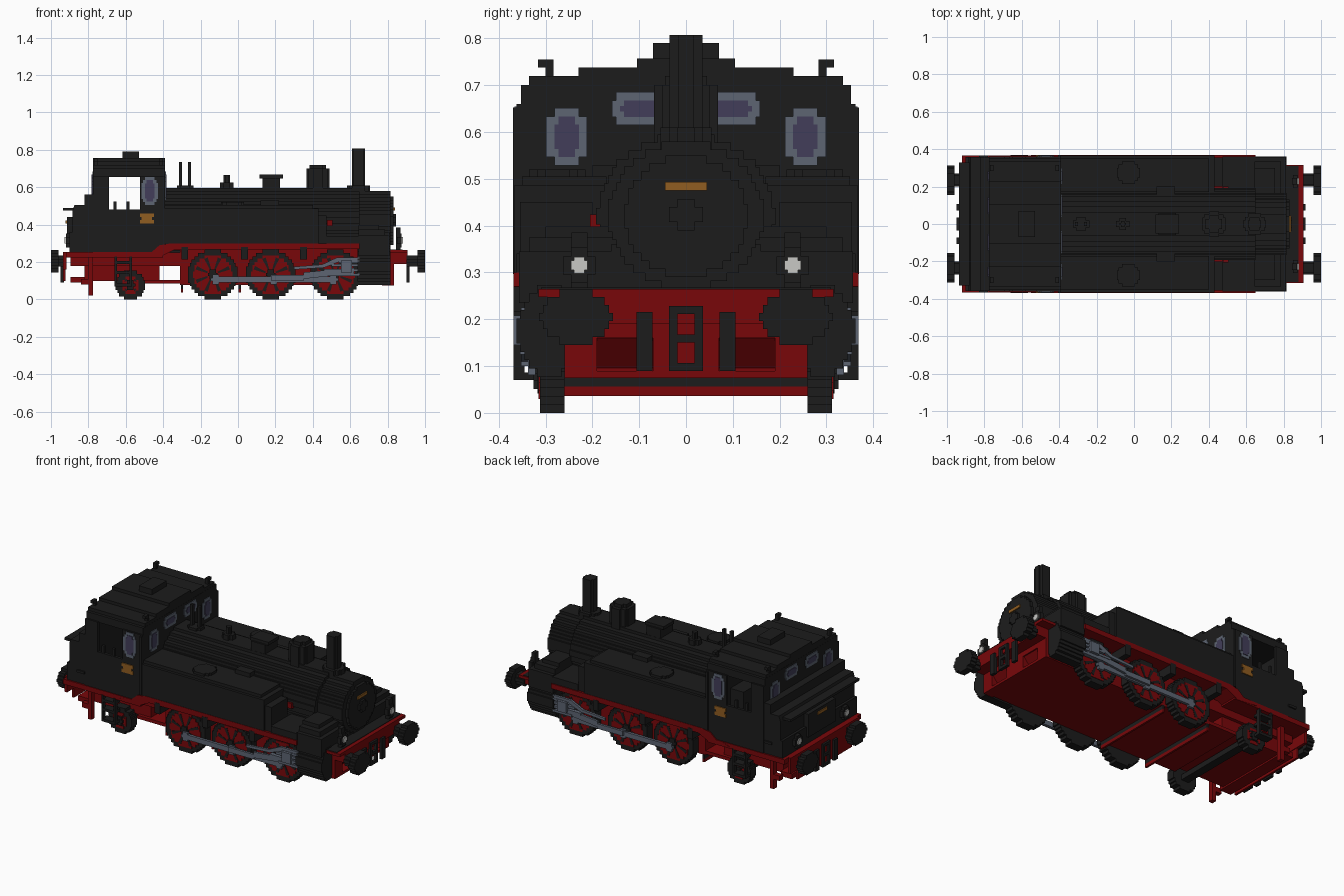
import bpy, bmesh, math

cube = bpy.data.objects.get("Cube")
if cube:
    bpy.data.objects.remove(cube, do_unlink=True)

V = 0.0175  # block size of the stepped shapes


def material(name, rgb):
    m = bpy.data.materials.new(name)
    m.use_nodes = True
    m.diffuse_color = (*rgb, 1)
    m.node_tree.nodes["Principled BSDF"].inputs["Base Color"].default_value = (*rgb, 1)
    return m


BLACK = material("black paint", (0.0115, 0.0115, 0.0115))
RED = material("red paint", (0.19, 0.0022, 0.003))
STEEL = material("steel", (0.11, 0.13, 0.17))
GLASS = material("window glass", (0.054, 0.048, 0.1))
BRASS = material("brass", (0.28, 0.11, 0.015))
WHITE = material("lamp white", (0.58, 0.58, 0.56))


def prism(name, mat, axis, pts, lo, hi):
    """Extrude a 2D outline along an axis."""
    place = {"x": lambda u, v, w: (w, u, v), "y": lambda u, v, w: (u, w, v),
             "z": lambda u, v, w: (u, v, w)}[axis]
    bm = bmesh.new()
    a = [bm.verts.new(place(u, v, lo)) for u, v in pts]
    b = [bm.verts.new(place(u, v, hi)) for u, v in pts]
    bm.faces.new(a)
    bm.faces.new(b)
    for i in range(len(pts)):
        j = (i + 1) % len(pts)
        bm.faces.new((a[i], a[j], b[j], b[i]))
    bmesh.ops.recalc_face_normals(bm, faces=bm.faces)
    me = bpy.data.meshes.new(name)
    bm.to_mesh(me)
    bm.free()
    me.materials.append(mat)
    bpy.context.collection.objects.link(bpy.data.objects.new(name, me))


def box(name, mat, x0, x1, y0, y1, z0, z1):
    prism(name, mat, "z", [(x0, y0), (x1, y0), (x1, y1), (x0, y1)], z0, z1)


def sides(name, mat, x0, x1, y0, y1, z0, z1):
    """The same box on both sides of the centre line."""
    box("left_" + name, mat, x0, x1, y0, y1, z0, z1)
    box("right_" + name, mat, x0, x1, -y1, -y0, z0, z1)


def disc(name, mat, axis, cu, cv, ru, rv, lo, hi, power=2):
    """Round part with a blocky, stepped outline; a higher power is squarer."""
    n = max(3, round(2 * rv / V))
    h = 2 * rv / n
    right = []
    for i in range(n):
        t = (i + 0.5) * h - rv
        w = max(V / 2, round(ru * (1 - abs(t / rv) ** power) ** (1 / power) / V * 2) * V / 2)
        if right and abs(right[-1][0] - w) < 1e-6:
            right[-1] = (w, t + h / 2)
        else:
            right += [(w, t - h / 2), (w, t + h / 2)]
    pts = [(cu + w, cv + t) for w, t in right] + [(cu - w, cv + t) for w, t in reversed(right)]
    prism(name, mat, axis, pts, min(lo, hi), max(lo, hi))


def window(name, axis, cu, cv, ru, rv, at, out):
    """Framed rounded window plate, facing along the sign of out."""
    disc(name + "_frame", STEEL, axis, cu, cv, ru, rv, at, at + 0.004 * out, 2.7)
    disc(name + "_glass", GLASS, axis, cu, cv, ru - 0.0175, rv - 0.0175, at, at + 0.007 * out, 2.7)


# Frame and running boards
box("main_frame", RED, -0.31, 0.775, -0.255, 0.255, 0.078, 0.27)
box("rear_frame", RED, -0.82, -0.42, -0.235, 0.235, 0.10, 0.25)
box("frame_bridge", RED, -0.895, -0.30, -0.255, 0.255, 0.18, 0.25)
box("frame_bottom_plate", RED, -0.50, -0.30, -0.255, 0.255, 0.085, 0.105)
box("rear_under_bar", RED, -0.895, -0.82, -0.26, 0.26, 0.09, 0.12)
box("rear_deck", RED, -0.92, -0.40, -0.366, 0.366, 0.225, 0.255)
board = [(-0.55, 0.235), (-0.50, 0.255), (-0.46, 0.255), (-0.42, 0.29), (-0.36, 0.30),
         (0.65, 0.30), (0.65, 0.27), (-0.34, 0.265), (-0.42, 0.225)]
prism("running_board", RED, "y", board, -0.368, 0.368)
for i, x in enumerate((-0.30, 0.01)):
    box(f"frame_stay_{i}", RED, x - 0.006, x + 0.006, -0.26, 0.26, 0.036, 0.056)
    box(f"frame_stay_hanger_{i}", BLACK, x - 0.006, x + 0.006, -0.26, 0.26, 0.056, 0.08)
for i, x in enumerate((-0.285, 0.035, 0.35)):
    sides(f"board_bracket_{i}", BLACK, x - 0.018, x + 0.018, 0.25, 0.369, 0.215, 0.28)

# Buffer beams, with two sloped recesses in the front apron
box("front_beam", RED, 0.775, 0.905, -0.26, 0.26, 0.19, 0.25)
box("front_beam_top", RED, 0.775, 0.905, -0.315, 0.315, 0.248, 0.265)
box("front_deck", BLACK, 0.65, 0.88, -0.31, 0.31, 0.255, 0.268)
box("front_apron_top", RED, 0.775, 0.835, -0.26, 0.26, 0.16, 0.2)
box("front_apron_middle", RED, 0.775, 0.835, -0.07, 0.07, 0.078, 0.16)
sides("front_apron_end", RED, 0.775, 0.835, 0.19, 0.26, 0.078, 0.16)
prism("apron_recess", RED, "y", [(0.77, 0.09), (0.832, 0.165), (0.77, 0.165)], -0.2, 0.2)
box("front_apron_sill", RED, 0.77, 0.835, -0.26, 0.26, 0.075, 0.09)
box("rear_beam", RED, -0.935, -0.918, -0.33, 0.33, 0.16, 0.255)
box("rear_apron", RED, -0.935, -0.922, -0.26, 0.26, 0.10, 0.16)
for end, sgn, x in (("front", 1, 0.90), ("rear", -1, -0.93)):
    for side, y in (("left", 0.235), ("right", -0.235)):
        disc(f"{end}_{side}_buffer_stem", BLACK, "x", y, 0.205, 0.035, 0.03, x, sgn * 0.97)
        disc(f"{end}_{side}_buffer", BLACK, "x", y, 0.205, 0.075, 0.06, sgn * 0.96, sgn)
    a, b = sorted((x, x + sgn * 0.018))
    sides(f"{end}_hose", BLACK, a, b, 0.072, 0.106, 0.09, 0.215)
    sides(f"{end}_coupling_link", BLACK, a, b, 0.018, 0.036, 0.09, 0.228)
    for z in (0.09, 0.15, 0.211):
        box(f"{end}_coupling_bar", BLACK, a, b, -0.03, 0.03, z, z + 0.017)
sides("rear_rail_guard", RED, -0.80, -0.775, 0.27, 0.30, 0.02, 0.225)
sides("rear_guard_foot", RED, -0.84, -0.79, 0.27, 0.30, 0.08, 0.11)

WHEELS = ((-0.135, 0.133), (0.175, 0.133), (0.52, 0.133), (-0.575, 0.077))
for i, (x, r) in enumerate(WHEELS):
    box(f"axle_{i}", BLACK, x - 0.025, x + 0.025, -0.27, 0.27, r - 0.022, r + 0.01)

for s, side in ((1, "left"), (-1, "right")):
    def slab(name, mat, x0, x1, y0, y1, z0, z1):
        """Box on the current side, measured outward from the centre line."""
        box(f"{side}_{name}", mat, x0, x1, *sorted((s * y0, s * y1)), z0, z1)

    # Wheels: tyre, red centre, dark gaps between spokes, hub
    for i, (x, r) in enumerate(WHEELS):
        disc(f"{side}_wheel_{i}", BLACK, "y", x, r, r, r, s * 0.26, s * 0.312)
        disc(f"{side}_wheel_centre_{i}", RED, "y", x, r, r - 0.03, r - 0.03, s * 0.31, s * 0.315)
        n = 8 if r > 0.1 else 4
        for k in range(n):
            a = 2 * math.pi * (k + 0.5) / n
            c, e = math.cos(a), math.sin(a)
            gap = ((0.03, -0.004), (r - 0.038, -0.01), (r - 0.038, 0.01), (0.03, 0.004))
            pts = [(x + c * q - e * t, r + e * q + c * t) for q, t in gap]
            prism(f"{side}_spoke_gap_{i}_{k}", BLACK, "y", pts, s * 0.312, s * 0.317)
        disc(f"{side}_hub_{i}", BLACK, "y", x, r, 0.026, 0.026, s * 0.312, s * 0.326)

    # Rods and valve gear
    slab("coupling_rod", STEEL, -0.13, 0.52, 0.322, 0.338, 0.092, 0.122)
    for x in (-0.12, 0.19, 0.51):
        disc(f"{side}_rod_boss", STEEL, "y", x, 0.107, 0.026, 0.026, s * 0.322, s * 0.338)
    rod = [(0.18, 0.10), (0.18, 0.13), (0.35, 0.13), (0.35, 0.145), (0.62, 0.17), (0.62, 0.14),
           (0.35, 0.11), (0.35, 0.10)]
    prism(f"{side}_main_rod", STEEL, "y", rod, s * 0.338, s * 0.352)
    link = [(0.30, 0.16), (0.30, 0.175), (0.45, 0.187), (0.53, 0.225), (0.65, 0.225), (0.65, 0.205),
            (0.55, 0.205), (0.46, 0.17)]
    prism(f"{side}_valve_link", STEEL, "y", link, s * 0.338, s * 0.352)
    slab("crosshead", STEEL, 0.55, 0.61, 0.33, 0.369, 0.145, 0.208)
    for z, x in ((0.125, 0.52), (0.15, 0.46), (0.175, 0.5), (0.195, 0.54)):
        slab("slide_bar", STEEL, x, 0.65, 0.33, 0.355, z, z + 0.014)

    # Cylinder with a stepped casing above
    disc(f"{side}_cylinder", BLACK, "x", s * 0.292, 0.175, 0.067, 0.098, 0.64, 0.815)
    for y, z0, z1, x in ((0.357, 0.235, 0.345, 0.81), (0.335, 0.345, 0.375, 0.785), (0.30, 0.375, 0.398, 0.755)):
        slab("cylinder_casing", BLACK, 0.645, x, 0.14, y, z0, z1)

    # Lamps at both ends
    for end, g, x in (("front", 1, 0.85), ("rear", -1, -0.895)):
        disc(f"{end}_{side}_lamp", BLACK, "x", s * 0.228, 0.315, 0.032, 0.038, x, x + g * 0.025)
        a, b = sorted((x, x + g * 0.032))
        slab(f"{end}_lamp_lens", WHITE, a, b, 0.210, 0.246, 0.305, 0.325)
        slab(f"{end}_lamp_lens", WHITE, a, b, 0.217, 0.239, 0.298, 0.333)
    slab("lamp_post", BLACK, 0.845, 0.868, 0.21, 0.245, 0.265, 0.385)

    # Cab windows, plates, hooks and steps
    window(f"{side}_side_window", "y", -0.472, 0.58, 0.044, 0.075, s * 0.362, s)
    for z, x in ((0.405, -0.525), (0.425, -0.515), (0.440, -0.525)):
        slab("number_plate", BRASS, x, -0.975 - x, 0.361, 0.368, z, z + 0.02)
    for g, x, end in ((1, -0.39, "front"), (-1, -0.775, "rear")):
        window(f"{end}_{side}_cab_window", "x", s * 0.255, 0.59, 0.044, 0.061, x, g)
        window(f"{end}_{side}_upper_window", "x", s * 0.097, 0.65, 0.061, 0.035, x, g)
    for x in (-0.76, -0.41):
        slab("roof_hook_post", BLACK, x - 0.01, x + 0.01, 0.283, 0.30, 0.70, 0.755)
        slab("roof_hook_tip", BLACK, x - 0.01, x + 0.01, 0.283, 0.316, 0.738, 0.755)
    for x in (-0.66, -0.58):
        slab("step_rail", BLACK, x, x + 0.012, 0.345, 0.369, 0.07, 0.23)
    for z in (0.07, 0.135, 0.19):
        slab("cab_step", BLACK, -0.66, -0.57, 0.32, 0.369, z, z + 0.016)
    disc(f"{side}_tank_filler", BLACK, "z", -0.03, s * 0.275, 0.06, 0.06, 0.50, 0.52)
    slab("sand_pipe", BLACK, 0.12, 0.22, 0.09, 0.20, 0.48, 0.53)

# Boiler, smokebox and saddle
disc("boiler", BLACK, "x", 0, 0.42, 0.19, 0.175, -0.40, 0.65)
disc("smokebox", BLACK, "x", 0, 0.422, 0.165, 0.158, 0.48, 0.815)
disc("smokebox_door", BLACK, "x", 0, 0.42, 0.13, 0.13, 0.81, 0.832)
box("smokebox_saddle", BLACK, 0.48, 0.81, -0.16, 0.16, 0.25, 0.36)
box("door_handle_bar", BLACK, 0.83, 0.845, -0.036, 0.036, 0.408, 0.44)
box("door_handle_post", BLACK, 0.83, 0.845, -0.018, 0.018, 0.39, 0.457)
box("front_plate", BRASS, 0.83, 0.839, -0.045, 0.045, 0.475, 0.493)
box("right_valve_wheel", RED, 0.475, 0.505, -0.205, -0.175, 0.392, 0.424)
box("left_valve_wheel", RED, 0.475, 0.505, 0.18, 0.20, 0.34, 0.39)

# Side tanks
sides("water_tank", BLACK, -0.40, 0.43, 0.17, 0.366, 0.297, 0.487)
sides("tank_top", BLACK, -0.40, 0.40, 0.17, 0.35, 0.487, 0.505)
sides("tank_nose", BLACK, 0.43, 0.474, 0.20, 0.355, 0.297, 0.45)
sides("tank_foot", BLACK, 0.474, 0.65, 0.15, 0.362, 0.297, 0.34)

# Chimney, domes and fittings on the boiler
disc("chimney_base", BLACK, "z", 0.645, 0, 0.058, 0.055, 0.55, 0.61)
disc("chimney", BLACK, "z", 0.645, 0, 0.035, 0.035, 0.59, 0.807)
disc("steam_dome", BLACK, "z", 0.427, 0, 0.062, 0.068, 0.55, 0.70)
disc("steam_dome_cap", BLACK, "z", 0.427, 0, 0.045, 0.045, 0.70, 0.72)
box("sand_box", BLACK, 0.13, 0.225, -0.06, 0.06, 0.55, 0.65)
box("sand_box_lid", BLACK, 0.115, 0.24, -0.05, 0.05, 0.648, 0.667)
disc("turret", BLACK, "z", -0.06, 0, 0.033, 0.033, 0.58, 0.625)
disc("turret_stem", BLACK, "z", -0.06, 0, 0.016, 0.016, 0.60, 0.665)
disc("valve_base", BLACK, "z", -0.283, 0, 0.045, 0.035, 0.58, 0.61)
for x in (-0.308, -0.258):
    box("safety_valve", BLACK, x - 0.008, x + 0.008, -0.01, 0.01, 0.59, 0.735)

# Cab: walls leave an open window above each door
sides("cab_lower_side", BLACK, -0.775, -0.39, 0.345, 0.362, 0.25, 0.48)
sides("cab_rear_post", BLACK, -0.775, -0.69, 0.345, 0.362, 0.48, 0.66)
sides("cab_front_post", BLACK, -0.525, -0.39, 0.345, 0.362, 0.48, 0.66)
sides("cab_corner_strip", BLACK, -0.405, -0.39, 0.345, 0.370, 0.297, 0.652)
for x in (-0.665, -0.595):
    sides("door_rail", BLACK, x, x + 0.016, 0.345, 0.36, 0.48, 0.525)
box("cab_front_wall", BLACK, -0.41, -0.39, -0.35, 0.35, 0.25, 0.70)
box("cab_rear_wall", BLACK, -0.775, -0.755, -0.35, 0.35, 0.25, 0.70)
box("cab_floor", BLACK, -0.775, -0.39, -0.35, 0.35, 0.25, 0.28)
box("boiler_backhead", BLACK, -0.50, -0.40, -0.16, 0.16, 0.27, 0.475)
half = [(0.352, 0.655), (0.352, 0.70), (0.335, 0.70), (0.335, 0.72), (0.23, 0.72),
        (0.23, 0.738), (0.105, 0.738), (0.105, 0.757)]
prism("cab_roof", BLACK, "x", half + [(-y, z) for y, z in reversed(half)], -0.774, -0.391)
box("roof_vent", BLACK, -0.617, -0.53, -0.07, 0.07, 0.75, 0.79)

# Coal bunker with lip and rear panel
bunker = [(-0.765, 0.25), (-0.90, 0.25), (-0.90, 0.36), (-0.885, 0.36), (-0.885, 0.475),
          (-0.875, 0.505), (-0.82, 0.505), (-0.82, 0.56), (-0.765, 0.56)]
prism("coal_bunker", BLACK, "y", bunker, -0.357, 0.357)
box("bunker_lip", BLACK, -0.935, -0.87, -0.33, 0.33, 0.475, 0.49)
box("rear_panel", BLACK, -0.915, -0.88, -0.13, 0.13, 0.30, 0.44)
box("rear_plate", BRASS, -0.921, -0.914, -0.045, 0.045, 0.405, 0.422)
sides("bunker_handle", BLACK, -0.83, -0.78, 0.355, 0.365, 0.32, 0.335)
